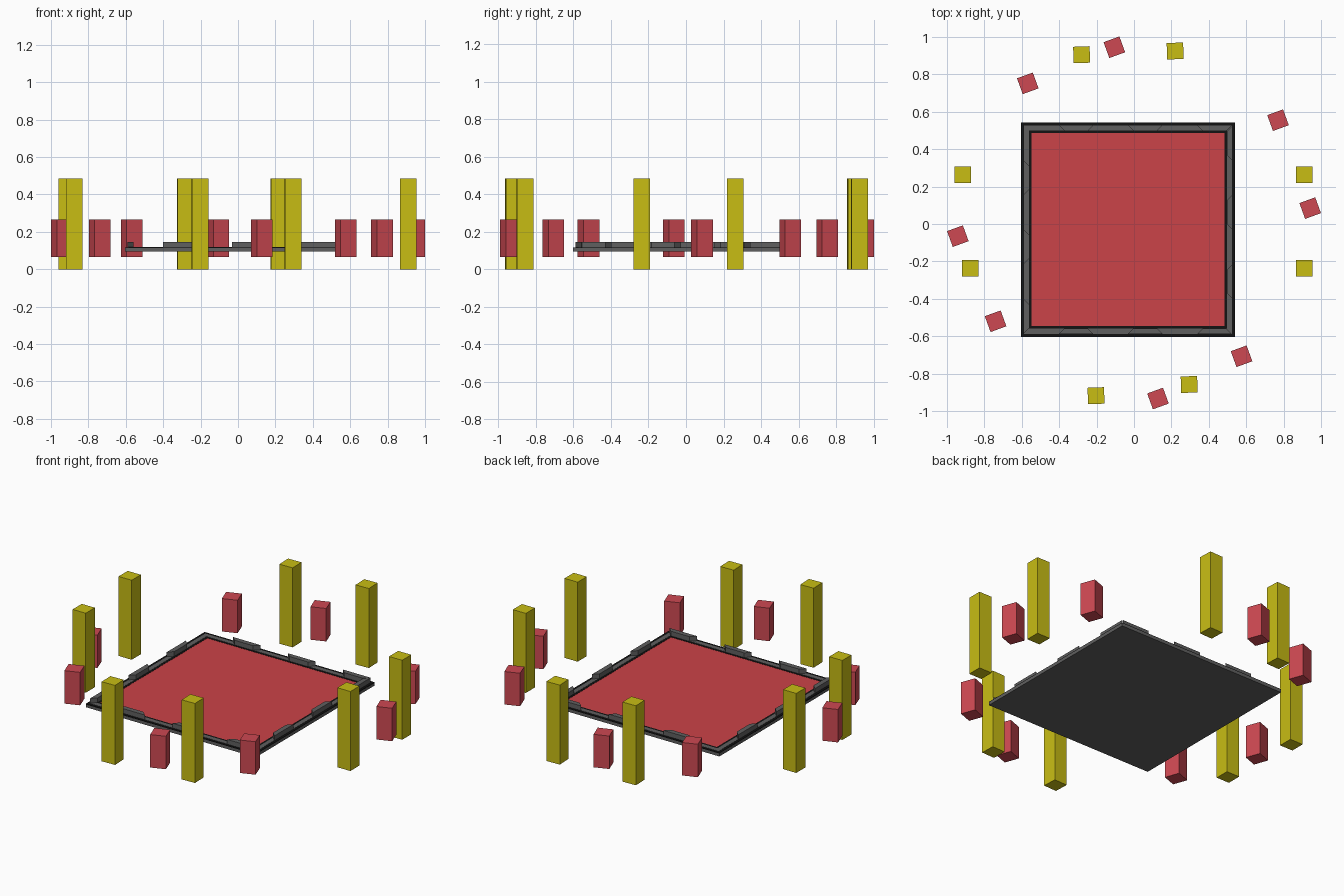
import bpy, bmesh
from math import radians, pi
from mathutils import Matrix, Vector

if "Cube" in bpy.data.objects:
    bpy.data.objects.remove(bpy.data.objects["Cube"])


def material(name, r, g, b):
    m = bpy.data.materials.new(name)
    m.diffuse_color = (r, g, b, 1)
    m.use_nodes = True
    m.node_tree.nodes["Principled BSDF"].inputs["Base Color"].default_value = m.diffuse_color
    return m


YELLOW = material("yellow", 0.58, 0.51, 0.007)
RED = material("red", 0.61, 0.065, 0.084)
FLOOR_RED = material("floor_red", 0.60, 0.056, 0.065)
GREY = material("dark_grey", 0.115, 0.115, 0.115)
BLACK = material("black", 0.006, 0.006, 0.006)
CENTRE = Vector((-0.032, -0.03, 0))


def finish(name, bm, mat):
    bmesh.ops.recalc_face_normals(bm, faces=bm.faces)
    me = bpy.data.meshes.new(name)
    bm.to_mesh(me)
    bm.free()
    me.materials.append(mat)
    ob = bpy.data.objects.new(name, me)
    bpy.context.collection.objects.link(ob)
    return ob


def box(name, x, y, z0, z1, sx, sy, mat, turn=0):
    bm = bmesh.new()
    bmesh.ops.create_cube(bm, size=1)
    bmesh.ops.scale(bm, vec=(sx, sy, z1 - z0), verts=bm.verts)
    ob = finish(name, bm, mat)
    ob.location = (x, y, (z0 + z1) / 2)
    ob.rotation_euler.z = radians(turn)
    return ob


def ring(name, outer, inner, z0, z1, mat):
    """Square frame with mitred corners."""
    bm = bmesh.new()
    signs = [(-1, -1), (1, -1), (1, 1), (-1, 1)]
    loops = [[bm.verts.new((h * sx, h * sy, z)) for sx, sy in signs]
             for h, z in ((outer, z0), (outer, z1), (inner, z1), (inner, z0))]
    for i in range(4):
        a, b = loops[i], loops[(i + 1) % 4]
        for j in range(4):
            k = (j + 1) % 4
            bm.faces.new((a[j], a[k], b[k], b[j]))
    finish(name, bm, mat).location = CENTRE


def rim_blocks(name, starts, side):
    """Raised dovetail blocks along one side of the tray."""
    bm = bmesh.new()
    for s in starts:
        e = s + 0.185
        outline = [(s, -0.558), (e, -0.558), (e - 0.03, -0.528), (s + 0.03, -0.528)]
        lo = [bm.verts.new((x, y, 0.117)) for x, y in outline]
        hi = [bm.verts.new((x, y, 0.146)) for x, y in outline]
        bm.faces.new(lo)
        bm.faces.new(hi)
        for i in range(4):
            j = (i + 1) % 4
            bm.faces.new((lo[i], lo[j], hi[j], hi[i]))
    bmesh.ops.rotate(bm, cent=(0, 0, 0), verts=bm.verts,
                     matrix=Matrix.Rotation(side * pi / 2, 3, 'Z'))
    finish(name, bm, GREY).location = CENTRE


# Tray plate, red floor and rim
box("tray_plate", CENTRE.x, CENTRE.y, 0.096, 0.114, 1.146, 1.146, GREY)
box("tray_floor", CENTRE.x, CENTRE.y, 0.112, 0.116, 1.036, 1.036, FLOOR_RED)
ring("rim_outer_edge", 0.573, 0.557, 0.112, 0.117, BLACK)
ring("rim_rail", 0.557, 0.530, 0.112, 0.118, GREY)
ring("rim_inner_edge", 0.530, 0.516, 0.112, 0.117, BLACK)

# Raised blocks: the back row lines up with the front, the side rows alternate
starts = [-0.37, 0.0, 0.37]
flipped = [-0.555, -0.185, 0.185]
rim_blocks("front_rim_blocks", starts, 0)
rim_blocks("right_rim_blocks", starts, 1)
rim_blocks("back_rim_blocks", flipped, 2)
rim_blocks("left_rim_blocks", starts, 3)

# Tall yellow posts
posts = [(-0.28, 0.905), (0.22, 0.925), (-0.915, 0.263), (-0.876, -0.236),
         (0.91, 0.263), (0.91, -0.236), (-0.203, -0.918), (0.295, -0.858)]
for i, (x, y) in enumerate(posts):
    box(f"tall_post_{i + 1}", x, y, 0, 0.485, 0.088, 0.088, YELLOW,
        2 if abs(y) > 0.5 else 0)

# Short red blocks, turned and floating
blocks = [(-0.105, 0.945), (-0.568, 0.752), (0.77, 0.555), (0.942, 0.085),
          (-0.942, -0.065), (-0.74, -0.52), (0.575, -0.707), (0.128, -0.933)]
for i, (x, y) in enumerate(blocks):
    box(f"short_block_{i + 1}", x, y, 0.065, 0.266, 0.09, 0.09, RED, 20)
